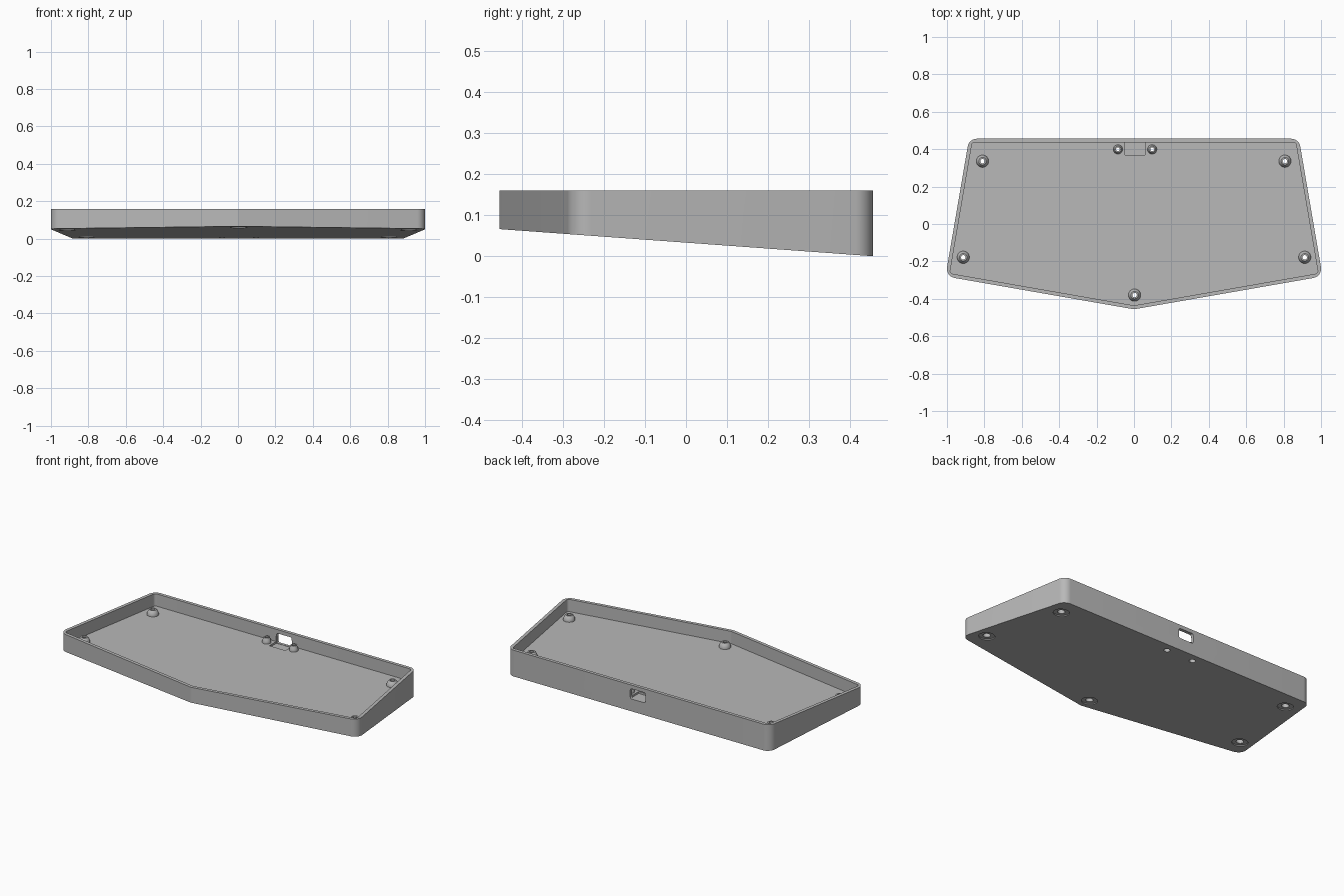
import bpy, bmesh, math
from mathutils import Vector, Matrix

if "Cube" in bpy.data.objects:
    bpy.data.objects.remove(bpy.data.objects["Cube"])

TOP, FLOOR, WALL = 0.16, 0.085, 0.02
SLOPE = 0.0725


def bottom_z(y):
    return 0.033 - SLOPE * y


grey = bpy.data.materials.new("grey plastic")
grey.diffuse_color = (0.48, 0.48, 0.48, 1)
grey.use_nodes = True
grey.node_tree.nodes["Principled BSDF"].inputs["Base Color"].default_value = grey.diffuse_color

# Sharp outline, counter-clockwise
OUTLINE = [Vector(p) for p in ((0, -0.456), (1.008, -0.28), (0.882, 0.456),
                               (-0.882, 0.456), (-1.008, -0.28))]


def rounded_outline(inset, radius, steps=10):
    """Outline moved inwards by inset, with every corner rounded."""
    n, pts = len(OUTLINE), []
    for i, p in enumerate(OUTLINE):
        a = (p - OUTLINE[i - 1]).normalized()
        b = (OUTLINE[(i + 1) % n] - p).normalized()
        na, nb = Vector((a.y, -a.x)), Vector((b.y, -b.x))
        mitre = (na + nb) / (1 + na.dot(nb))
        centre = p - mitre * (inset + radius)
        start, turn = math.atan2(na.y, na.x), na.angle(nb)
        for k in range(steps + 1):
            t = start + turn * k / steps
            pts.append(centre + radius * Vector((math.cos(t), math.sin(t))))
    return pts


def finish(name, bm):
    bmesh.ops.recalc_face_normals(bm, faces=bm.faces)
    mesh = bpy.data.meshes.new(name)
    bm.to_mesh(mesh)
    bm.free()
    mesh.materials.append(grey)
    ob = bpy.data.objects.new(name, mesh)
    bpy.context.collection.objects.link(ob)
    return ob


def smooth(ob):
    bpy.ops.object.select_all(action='DESELECT')
    ob.select_set(True)
    bpy.context.view_layer.objects.active = ob
    bpy.ops.object.shade_smooth_by_angle(angle=math.radians(30))


def cut(ob, cutter):
    cutter.hide_render = True
    mod = ob.modifiers.new("cut", 'BOOLEAN')
    mod.operation, mod.solver, mod.object = 'DIFFERENCE', 'EXACT', cutter
    bpy.context.view_layer.objects.active = ob
    bpy.ops.object.modifier_apply(modifier=mod.name)
    bpy.data.objects.remove(cutter)


def cylinder(radius, depth, matrix):
    bm = bmesh.new()
    bmesh.ops.create_cone(bm, cap_ends=True, segments=32, radius1=radius,
                          radius2=radius, depth=depth, matrix=matrix)
    return finish("cutter", bm)


def box(x0, x1, y0, y1, z0, z1, bevel=0):
    bm = bmesh.new()
    size = Matrix.Diagonal((x1 - x0, y1 - y0, z1 - z0, 1))
    mid = Matrix.Translation(((x0 + x1) / 2, (y0 + y1) / 2, (z0 + z1) / 2))
    bmesh.ops.create_cube(bm, size=1, matrix=mid @ size)
    if bevel:
        edges = [e for e in bm.edges
                 if abs(e.verts[0].co.y - e.verts[1].co.y) > 1e-4]
        bmesh.ops.bevel(bm, geom=edges, offset=bevel, segments=4,
                        profile=0.5, affect='EDGES')
    return finish("cutter", bm)


# Tray: sloped underside, level rim and level floor
bm = bmesh.new()
outer, inner = rounded_outline(0, 0.05), rounded_outline(WALL, 0.015)
loops = [[bm.verts.new((p.x, p.y, bottom_z(p.y))) for p in outer],
         [bm.verts.new((p.x, p.y, TOP)) for p in outer],
         [bm.verts.new((p.x, p.y, TOP)) for p in inner],
         [bm.verts.new((p.x, p.y, FLOOR)) for p in inner]]
for lo, hi in zip(loops, loops[1:]):
    for i in range(len(lo)):
        j = (i + 1) % len(lo)
        bm.faces.new((lo[i], lo[j], hi[j], hi[i]))
bm.faces.new(loops[0])
bm.faces.new(loops[-1])
tray = finish("tray", bm)

# Connector pocket in the floor and port through the back wall
cut(tray, box(-0.048, 0.06, 0.37, 0.44, 0.073, 0.12))
cut(tray, box(-0.045, 0.057, 0.42, 0.5, 0.075, 0.137, 0.01))

# Screw positions: five main posts and two small ones by the port
MAIN = [(-0.81, 0.336), (0.807, 0.336), (-0.913, -0.178), (0.913, -0.178), (0.003, -0.38)]
SMALL = [(-0.086, 0.399), (0.097, 0.399)]
tilt = Matrix.Rotation(math.atan(-SLOPE), 4, 'X')


def post(name, x, y, base, top, height, hole, bore):
    # Screw bore from below, then a flared hollow post on the floor
    cut(tray, cylinder(bore, 0.3, Matrix.Translation((x, y, 0.03))))
    profile = [(bore, 0), (base, 0), (base, height * 0.25),
               (base * 0.92, height * 0.5), (base * 0.8, height * 0.75),
               (top, height), (hole, height), (hole, height * 0.3),
               (bore, height * 0.3)]
    bm = bmesh.new()
    rings = [[bm.verts.new((x + r * math.cos(a), y + r * math.sin(a), FLOOR + z))
              for a in (math.tau * k / 32 for k in range(32))] for r, z in profile]
    for i, ring in enumerate(rings):
        nxt = rings[(i + 1) % len(rings)]
        for k in range(32):
            m = (k + 1) % 32
            bm.faces.new((ring[k], ring[m], nxt[m], nxt[k]))
    smooth(finish(name, bm))


for i, (x, y) in enumerate(MAIN):
    # Shallow foot recess in the underside
    place = Matrix.Translation((x, y, bottom_z(y))) @ tilt
    cut(tray, cylinder(0.045, 0.012, place))
    post(f"screw_post_{i + 1}", x, y, 0.033, 0.02, 0.032, 0.012, 0.021)
for i, (x, y) in enumerate(SMALL):
    post(f"port_post_{i + 1}", x, y, 0.025, 0.017, 0.032, 0.01, 0.018)

smooth(tray)
